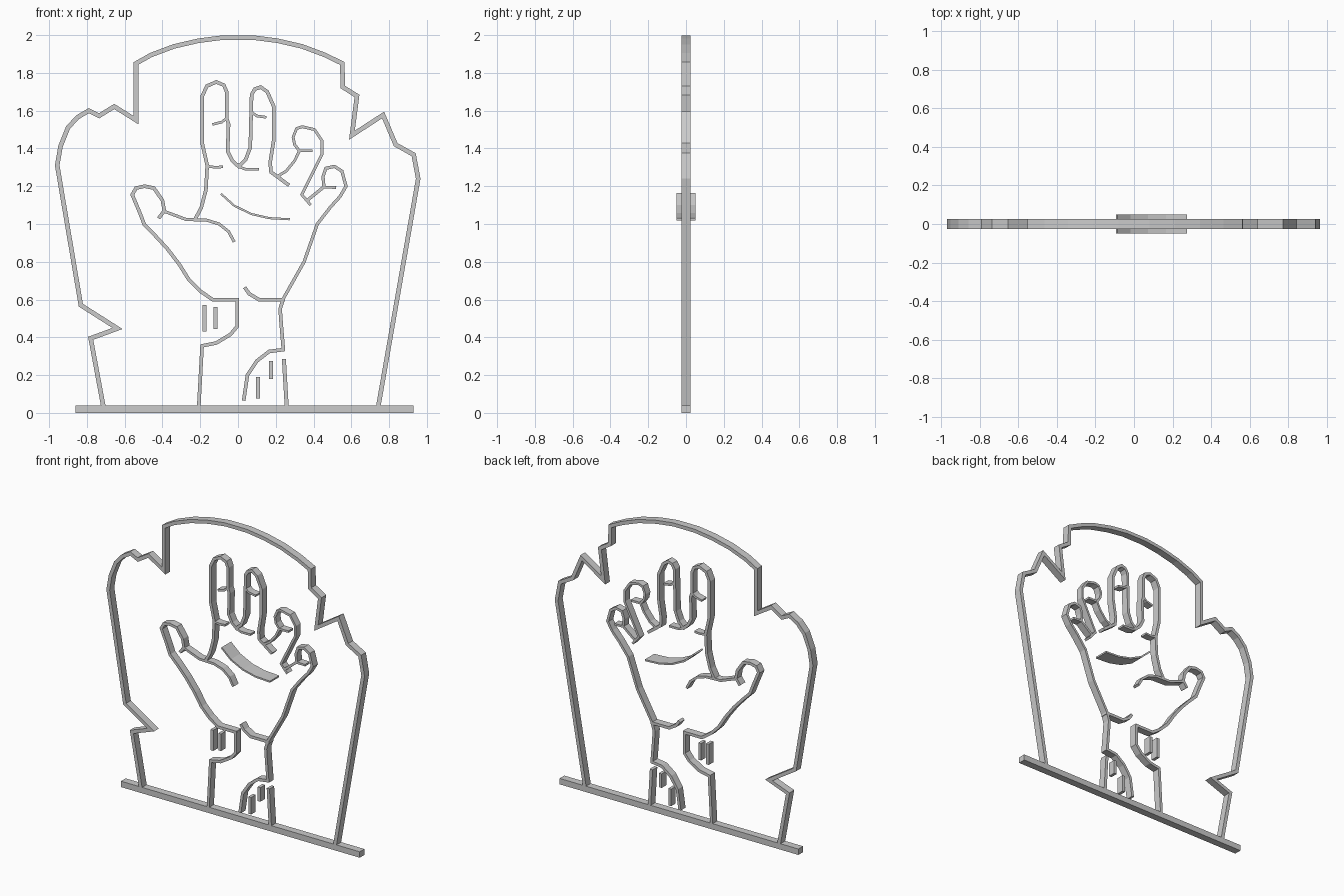
import bpy, bmesh
from mathutils import Vector


def ribbon(name, pts, width=0.019, depth=0.05):
    """Extruded line drawn in the xz plane, with mitred corners."""
    p = [Vector(q) for q in pts]
    dirs = [(b - a).normalized() for a, b in zip(p, p[1:])]
    bm = bmesh.new()
    rings = []
    for i, c in enumerate(p):
        d0, d1 = dirs[max(i - 1, 0)], dirs[min(i, len(dirs) - 1)]
        n0, n1 = Vector((-d0.y, d0.x)), Vector((-d1.y, d1.x))
        m = (n0 + n1).normalized()
        m *= width / 2 / max(m.dot(n1), 0.3)
        rings.append([bm.verts.new((q.x, y, q.y)) for q, y in
                      ((c + m, -depth / 2), (c - m, -depth / 2),
                       (c - m, depth / 2), (c + m, depth / 2))])
    for a, b in zip(rings, rings[1:]):
        for k in range(4):
            j = (k + 1) % 4
            bm.faces.new((a[k], a[j], b[j], b[k]))
    bm.faces.new(rings[0])
    bm.faces.new(rings[-1][::-1])
    bmesh.ops.recalc_face_normals(bm, faces=bm.faces)
    me = bpy.data.meshes.new(name)
    bm.to_mesh(me)
    bm.free()
    ob = bpy.data.objects.new(name, me)
    bpy.context.collection.objects.link(ob)
    return ob


# Base bar
ribbon("base_bar", [(-0.86, 0.02), (0.93, 0.02)], 0.04)

# Broken slab outline
arc = [(0.54, 1.85), (0.46, 1.895), (0.34, 1.94), (0.21, 1.97), (0.08, 1.987)]
left = [(-0.712, 0.03), (-0.78, 0.395), (-0.638, 0.447), (-0.832, 0.57),
        (-0.957, 1.31), (-0.94, 1.41), (-0.90, 1.51), (-0.85, 1.565),
        (-0.79, 1.60), (-0.735, 1.573), (-0.655, 1.622), (-0.54, 1.55)]
right = [(0.552, 1.85), (0.555, 1.725), (0.63, 1.678), (0.603, 1.47),
         (0.768, 1.577), (0.835, 1.42), (0.93, 1.367), (0.954, 1.24),
         (0.742, 0.03)]
ribbon("slab_outline", left + [(-x, z) for x, z in arc] + arc[:0:-1] + right, 0.024)

# Thumb and heel of the hand
ribbon("thumb", [(0.006, 0.60), (-0.135, 0.60), (-0.2, 0.645), (-0.26, 0.705),
                 (-0.31, 0.785), (-0.375, 0.87), (-0.44, 0.94), (-0.495, 0.995),
                 (-0.52, 1.06), (-0.56, 1.155), (-0.54, 1.19), (-0.495, 1.20),
                 (-0.445, 1.19), (-0.4, 1.125), (-0.39, 1.07), (-0.42, 1.03)])
ribbon("thumb_web", [(-0.39, 1.067), (-0.275, 1.024), (-0.165, 1.02),
                     (-0.10, 1.0), (-0.05, 0.96), (-0.02, 0.905)], 0.016)

# Index and middle fingers
ribbon("index_and_middle", [
    (-0.23, 1.02), (-0.195, 1.085), (-0.17, 1.18), (-0.163, 1.31),
    (-0.19, 1.43), (-0.19, 1.675), (-0.165, 1.73), (-0.115, 1.752),
    (-0.075, 1.735), (-0.06, 1.70), (-0.06, 1.56), (-0.05, 1.53),
    (-0.055, 1.385), (-0.03, 1.335), (0.003, 1.305), (0.04, 1.34),
    (0.065, 1.405), (0.072, 1.685), (0.09, 1.715), (0.12, 1.725),
    (0.155, 1.70), (0.19, 1.62), (0.19, 1.45), (0.17, 1.325),
    (0.175, 1.275), (0.27, 1.205)])

# Ring finger
ribbon("ring_finger", [(0.205, 1.25), (0.255, 1.28), (0.30, 1.335),
                       (0.325, 1.387), (0.30, 1.42), (0.292, 1.46), (0.31, 1.505),
                       (0.34, 1.515), (0.405, 1.50), (0.445, 1.44), (0.445, 1.37),
                       (0.338, 1.155), (0.385, 1.10)], 0.015)

# Little finger, hand edge and torn right sleeve
ribbon("little_finger", [(0.36, 1.12), (0.41, 1.16), (0.455, 1.197), (0.45, 1.25),
                         (0.465, 1.295), (0.51, 1.305), (0.55, 1.28), (0.572, 1.20),
                         (0.54, 1.145), (0.49, 1.09), (0.42, 1.0), (0.35, 0.80),
                         (0.24, 0.605)], 0.017)
ribbon("right_sleeve", [(0.24, 0.605), (0.223, 0.55), (0.228, 0.48), (0.24, 0.335),
                        (0.165, 0.325), (0.10, 0.275), (0.05, 0.20), (0.03, 0.065)])

# Torn left sleeve and right forearm
ribbon("left_sleeve", [(-0.003, 0.60), (-0.003, 0.46), (-0.04, 0.415),
                       (-0.115, 0.37), (-0.19, 0.355), (-0.208, 0.03)])
ribbon("right_forearm", [(0.243, 0.285), (0.258, 0.03)], 0.021)
ribbon("wrist_crease", [(0.035, 0.665), (0.06, 0.63), (0.11, 0.60), (0.25, 0.60)])

# Finger creases
for name, pts in {
    "index_joint": [(-0.135, 1.527), (-0.085, 1.54), (-0.055, 1.565)],
    "index_base": [(-0.163, 1.306), (-0.12, 1.30), (-0.08, 1.303)],
    "middle_joint": [(0.075, 1.59), (0.10, 1.572), (0.15, 1.565)],
    "middle_base": [(0.0, 1.305), (0.04, 1.29), (0.11, 1.29)],
    "ring_joint": [(0.32, 1.387), (0.395, 1.387)],
    "little_joint": [(0.45, 1.195), (0.52, 1.193)],
}.items():
    ribbon(name, pts, 0.014)

# Sleeve shading bars
for x, z0, z1 in ((-0.178, 0.43, 0.57), (-0.12, 0.445, 0.56),
                  (0.105, 0.075, 0.19), (0.175, 0.18, 0.275)):
    ribbon("sleeve_bar", [(x, z0), (x, z1)], 0.021)

# Deeper palm crease
ribbon("palm_crease", [(-0.09, 1.16), (-0.02, 1.097), (0.07, 1.053),
                       (0.165, 1.031), (0.274, 1.025)], 0.011, 0.1)
